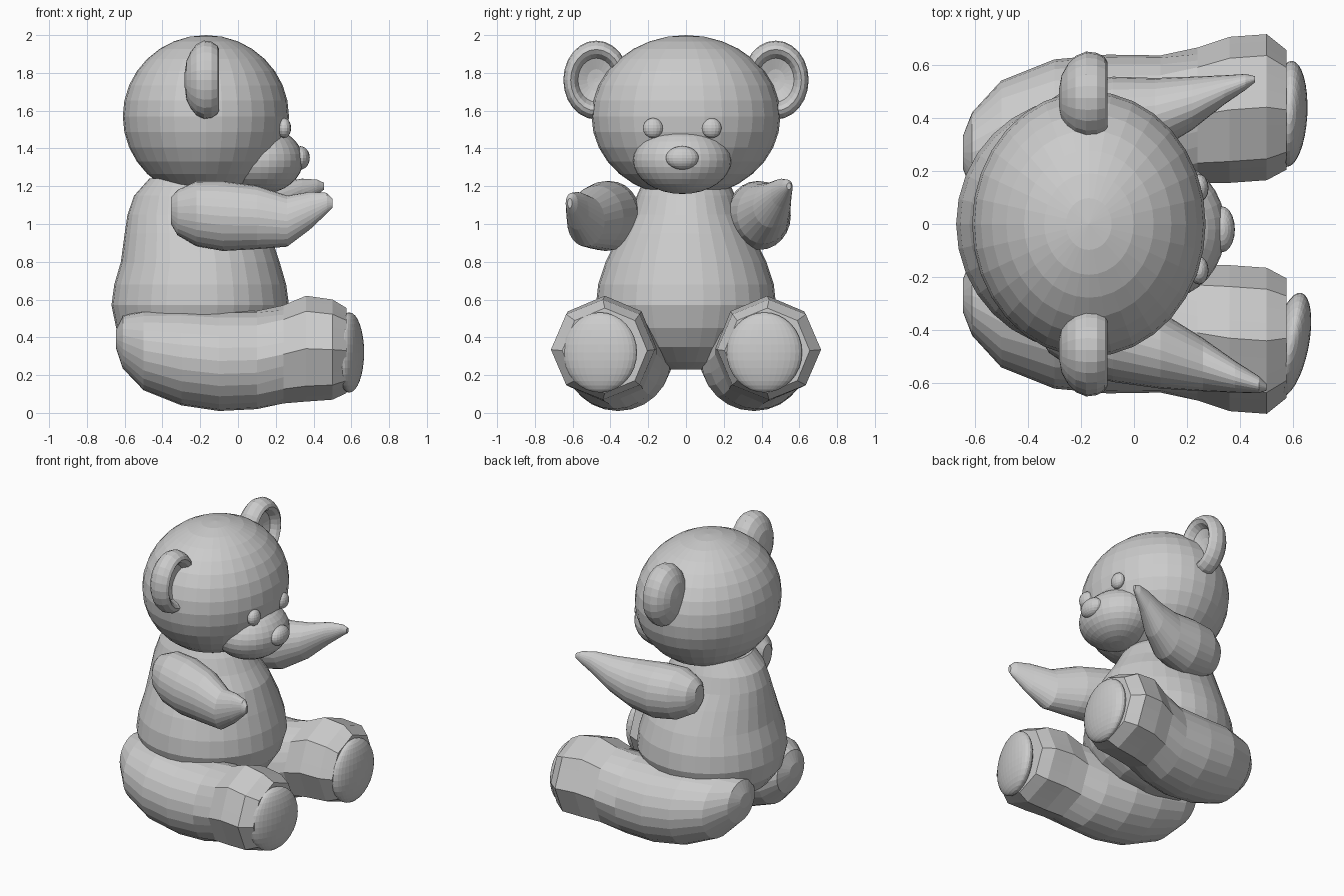
import bpy, bmesh
from math import pi, cos, sin
from mathutils import Matrix, Euler


def finish(name, bm):
    bmesh.ops.recalc_face_normals(bm, faces=bm.faces)
    me = bpy.data.meshes.new(name)
    bm.to_mesh(me)
    bm.free()
    ob = bpy.data.objects.new(name, me)
    bpy.context.collection.objects.link(ob)
    return ob


def ball(name, loc, radii, rot=(0, 0, 0), seg=32, rings=16):
    bm = bmesh.new()
    m = Matrix.LocRotScale(loc, Euler(rot), radii)
    bmesh.ops.create_uvsphere(bm, u_segments=seg, v_segments=rings, radius=1, matrix=m)
    return finish(name, bm)


def loft(name, rings, axis, n=24):
    """Skin elliptical rings (position, centre a, centre b, radius a, radius b[, polygon sides])."""
    bm = bmesh.new()
    loops = []
    for t, a, b, ra, rb, *sides in rings:
        loop = []
        for i in range(n):
            th = 2 * pi * i / n
            k = 1
            if sides:  # flatten the ring onto a coarse polygon
                h = pi / sides[0]
                k = cos(h) / cos(th % (2 * h) - h)
            u, v = a + ra * k * cos(th), b + rb * k * sin(th)
            loop.append(bm.verts.new((t, u, v) if axis == 'x' else (u, v, t)))
        loops.append(loop)
    for p, q in zip(loops, loops[1:]):
        for i in range(n):
            j = (i + 1) % n
            bm.faces.new((p[i], p[j], q[j], q[i]))
    bm.faces.new(loops[0])
    bm.faces.new(loops[-1])
    return finish(name, bm)


# Torso
loft("torso", [(.23, -.2, 0, .08, .09), (.27, -.2, 0, .25, .25), (.35, -.2, 0, .37, .37),
               (.45, -.205, 0, .44, .44), (.57, -.2, 0, .47, .477), (.68, -.2, 0, .455, .465),
               (.8, -.2, 0, .42, .425), (.95, -.215, 0, .385, .35), (1.05, -.24, 0, .345, .295),
               (1.15, -.25, 0, .3, .26), (1.24, -.25, 0, .22, .22)], 'z', 32)

# Head and face
ball("head", (-.17, 0, 1.57), (.44, .5, .43))
ball("muzzle", (.12, -.02, 1.337), (.225, .26, .178))
ball("nose", (.33, -.02, 1.35), (.05, .087, .062), seg=20, rings=12)
for y in (-.175, .135):
    ball("eye", (.245, y, 1.508), (.036, .053, .053), seg=16, rings=10)

# Ears: round backs with a hollow front
ear = [(-.283, .03), (-.272, .09), (-.25, .13), (-.22, .163), (-.18, .18), (-.14, .175),
       (-.11, .158), (-.1, .14), (-.115, .12), (-.155, .1), (-.175, .05), (-.18, .01)]
for s in (-1, 1):
    loft("ear", [(x, s * .475, 1.762, r * .97, r * 1.16) for x, r in ear], 'x')

# Legs with faceted feet
leg = [(-.645, .27, .39, .06, .05), (-.61, .27, .375, .15, .14), (-.5, .31, .33, .23, .21),
       (-.3, .345, .295, .275, .255), (-.1, .36, .275, .278, .265), (.1, .38, .28, .255, .26),
       (.24, .41, .31, .255, .26, 8), (.36, .43, .34, .275, .28, 8),
       (.5, .44, .335, .275, .265, 8), (.575, .43, .33, .225, .225, 8)]
for s in (-1, 1):
    loft("leg", [(x, s * y, *rest) for x, y, *rest in leg], 'x')
ball("right_sole", (.59, -.455, .32), (.068, .2, .212), (0, 0, -.2))
ball("left_sole", (.585, .415, .32), (.068, .2, .212), (0, 0, -.05))

# Arms, posed a little differently on each side
loft("right_arm", [(-.355, -.38, 1.07, .05, .07), (-.32, -.385, 1.06, .1, .12), (-.22, -.4, 1.055, .155, .172),
                   (-.08, -.425, 1.042, .17, .185), (.1, -.475, 1.035, .145, .168),
                   (.26, -.53, 1.015, .1, .135), (.38, -.575, 1.07, .06, .1),
                   (.47, -.605, 1.11, .032, .055), (.5, -.615, 1.11, .012, .025)], 'x')
loft("left_arm", [(-.355, .36, 1.07, .05, .07), (-.32, .365, 1.06, .1, .12), (-.22, .375, 1.055, .155, .172),
                  (-.08, .39, 1.045, .165, .182), (.08, .41, 1.055, .14, .16),
                  (.22, .455, 1.1, .1, .12), (.34, .505, 1.165, .055, .075),
                  (.42, .535, 1.195, .03, .04), (.455, .545, 1.2, .012, .018)], 'x')
